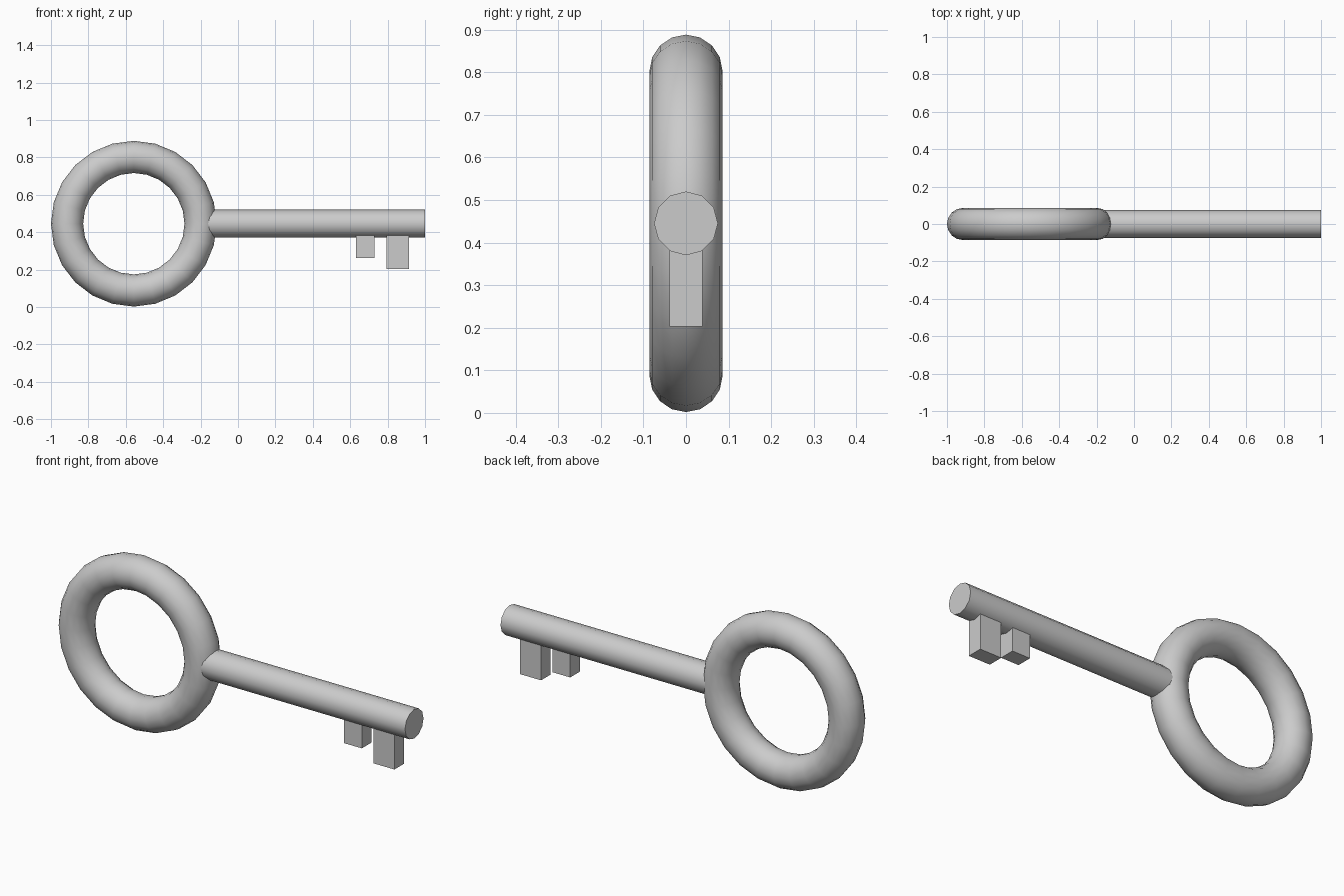
import bpy
from math import pi

if "Cube" in bpy.data.objects:
    bpy.data.objects.remove(bpy.data.objects["Cube"])

CZ = 0.445  # height of the key axis


def smooth(obj, angle):
    bpy.ops.object.select_all(action='DESELECT')
    obj.select_set(True)
    bpy.context.view_layer.objects.active = obj
    bpy.ops.object.shade_smooth_by_angle(angle=angle)


def box(name, x0, x1, y, z0, z1):
    bpy.ops.mesh.primitive_cube_add(size=1, location=((x0 + x1) / 2, 0, (z0 + z1) / 2))
    obj = bpy.context.object
    obj.name = name
    obj.scale = (x1 - x0, 2 * y, z1 - z0)
    bpy.ops.object.transform_apply(location=False, rotation=False, scale=True)


# Ring handle
bpy.ops.mesh.primitive_torus_add(location=(-0.557, 0, CZ), rotation=(pi / 2, 0, 0),
                                 major_radius=0.357, minor_radius=0.086,
                                 major_segments=24, minor_segments=16)
ring = bpy.context.object
ring.name = "ring_handle"
smooth(ring, pi / 4)

# Round shaft, its inner end buried in the ring
START, END = -0.17, 1.0
bpy.ops.mesh.primitive_cylinder_add(vertices=12, radius=0.075, depth=END - START,
                                    location=((START + END) / 2, 0, CZ),
                                    rotation=(0, pi / 2, 0))
shaft = bpy.context.object
shaft.name = "shaft"
smooth(shaft, pi / 4)

# Teeth hanging from the shaft
box("short_tooth", 0.63, 0.73, 0.039, 0.262, 0.41)
box("long_tooth", 0.795, 0.915, 0.039, 0.203, 0.41)
